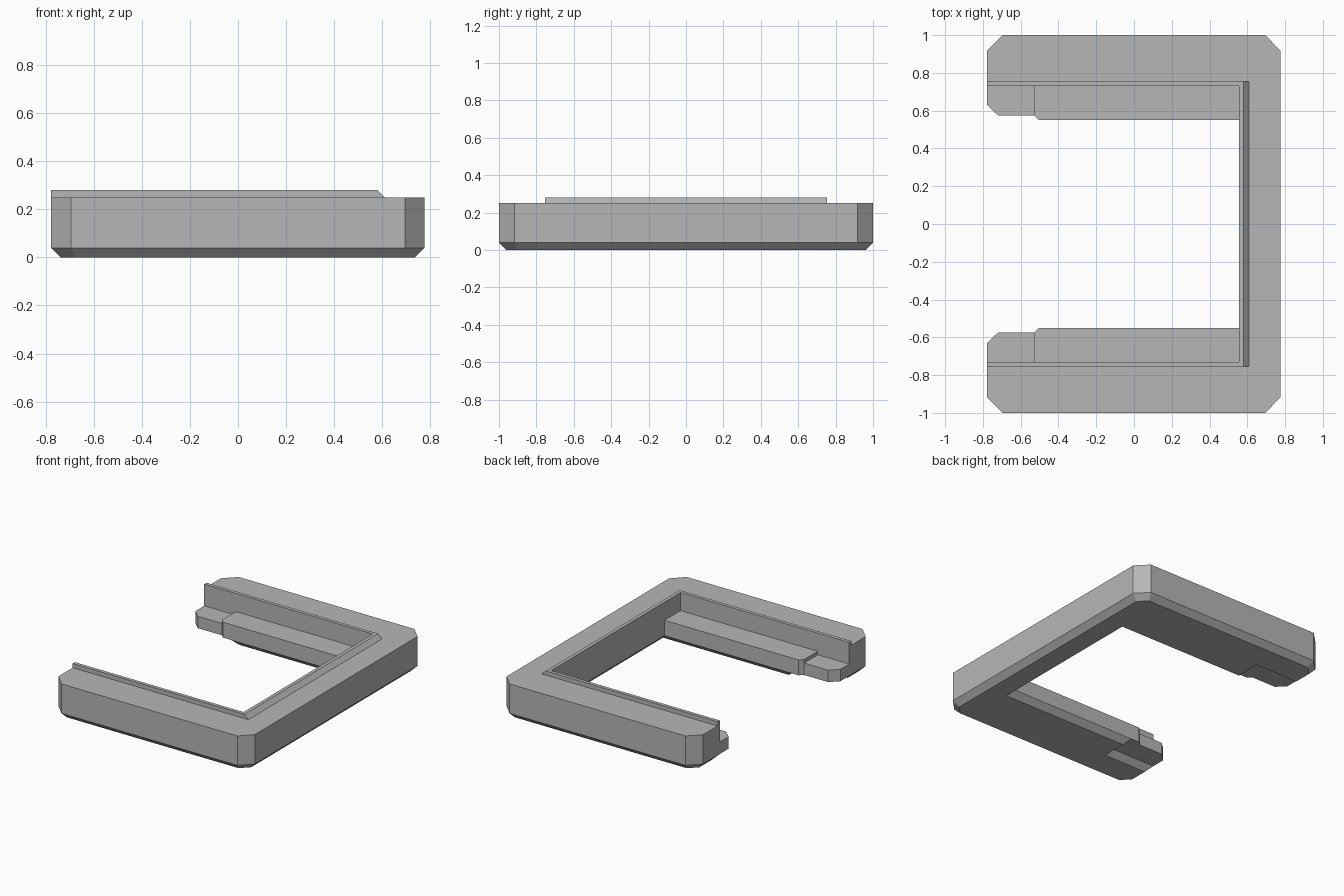
import bpy
import bmesh
from mathutils import Vector

cube = bpy.data.objects.get("Cube")
if cube:
    bpy.data.objects.remove(cube, do_unlink=True)

grey = bpy.data.materials.new("plain_grey")
grey.use_nodes = True
colour = (0.47, 0.47, 0.47, 1)
grey.diffuse_color = colour
grey.node_tree.nodes["Principled BSDF"].inputs["Base Color"].default_value = colour


def loft(name, layers):
    """Solid through matching outlines, each given as (z, points)."""
    bm = bmesh.new()
    rings = [[bm.verts.new((x, y, z)) for x, y in pts] for z, pts in layers]
    bm.faces.new(rings[0][::-1])
    bm.faces.new(rings[-1])
    n = len(rings[0])
    for low, high in zip(rings, rings[1:]):
        for i in range(n):
            j = (i + 1) % n
            bm.faces.new((low[i], low[j], high[j], high[i]))
    bmesh.ops.recalc_face_normals(bm, faces=bm.faces)
    mesh = bpy.data.meshes.new(name)
    bm.to_mesh(mesh)
    bm.free()
    mesh.materials.append(grey)
    obj = bpy.data.objects.new(name, mesh)
    bpy.context.collection.objects.link(obj)
    return obj


def mirrored(half):
    """Close a half outline across the y = 0 line."""
    return half + [(x, -y) for x, y in reversed(half)]


def inset(pts, width):
    """Move every edge of a counterclockwise outline inward."""
    p = [Vector(q) for q in pts]
    result = []
    for i in range(len(p)):
        a = (p[i] - p[i - 1]).normalized()
        b = (p[(i + 1) % len(p)] - p[i]).normalized()
        na, nb = Vector((-a.y, a.x)), Vector((-b.y, b.x))
        result.append(tuple(p[i] + (na + nb) * width / (1 + na.dot(nb))))
    return result


BEVEL, TOP, RIM = 0.04, 0.25, 0.28
IN_X, IN_Y, LEDGE_Y = 0.555, 0.73, 0.55
outer = [(0.776, 0.917), (0.695, 1), (-0.695, 1), (-0.778, 0.917), (-0.778, IN_Y)]

# Upper frame walls
loft("frame_body", [(z, mirrored(outer + [(IN_X, IN_Y)])) for z in (BEVEL, TOP)])

# Bevelled base, cut back under the arm ends
base = mirrored(outer + [(-0.44, IN_Y), (-0.44, LEDGE_Y), (IN_X, LEDGE_Y)])
loft("bevelled_base", [(0, inset(base, BEVEL)), (BEVEL, base)])

# Raised inner rim, sloped on the closed side
def rim(edge):
    return mirrored([(edge, 0.755), (-0.778, 0.755), (-0.778, IN_Y), (IN_X, IN_Y)])


loft("inner_rim", [(TOP, rim(0.61)), (RIM, rim(0.58))])

# Inner ledges and the lower tabs at their open ends
ledge = [(-0.53, IN_Y), (-0.53, 0.575), (-0.505, LEDGE_Y), (IN_X, LEDGE_Y), (IN_X, IN_Y)]
tab = [(-0.778, IN_Y), (-0.778, 0.63), (-0.72, 0.575), (-0.53, 0.575), (-0.53, IN_Y)]
for side, s in (("back", 1), ("front", -1)):
    for part, pts, height in (("ledge", ledge, 0.15), ("end_tab", tab, 0.125)):
        flipped = [(x, s * y) for x, y in pts]
        loft(f"{side}_{part}", [(z, flipped) for z in (BEVEL, height)])
